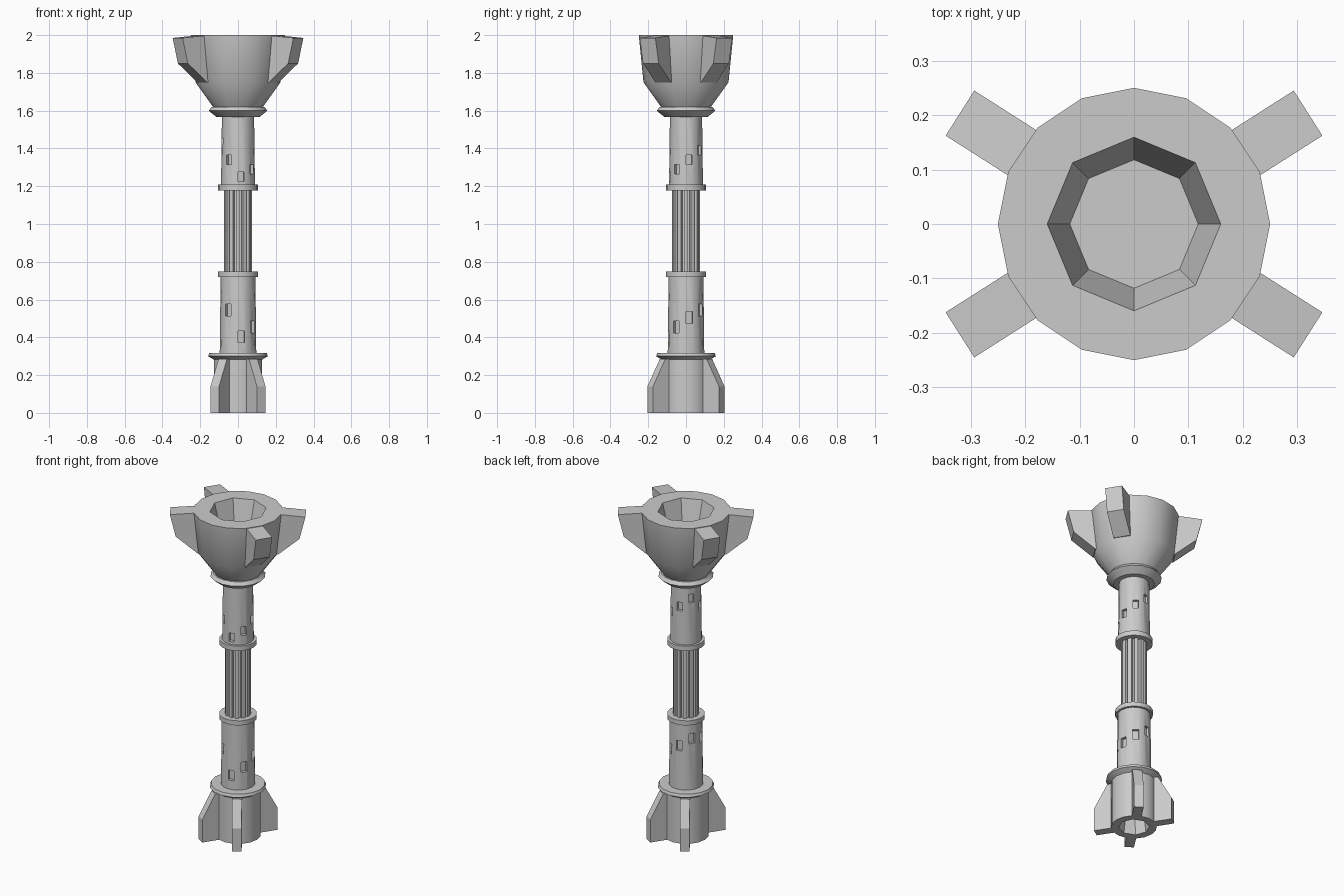
import bpy, bmesh, math
from mathutils import Matrix, Vector

cube = bpy.data.objects.get("Cube")
if cube:
    bpy.data.objects.remove(cube, do_unlink=True)

stone = bpy.data.materials.new("stone grey")
stone.use_nodes = True
GREY = (0.6, 0.6, 0.6, 1)
stone.diffuse_color = GREY
stone.node_tree.nodes["Principled BSDF"].inputs["Base Color"].default_value = GREY


def finish(name, bm, smooth=True):
    """Turn a bmesh into a named, shaded object."""
    bmesh.ops.recalc_face_normals(bm, faces=bm.faces)
    mesh = bpy.data.meshes.new(name)
    bm.to_mesh(mesh)
    bm.free()
    mesh.materials.append(stone)
    obj = bpy.data.objects.new(name, mesh)
    bpy.context.collection.objects.link(obj)
    shade(obj, smooth)
    return obj


def shade(obj, smooth=True):
    bpy.ops.object.select_all(action='DESELECT')
    obj.select_set(True)
    bpy.context.view_layer.objects.active = obj
    if smooth:
        bpy.ops.object.shade_smooth_by_angle(angle=math.radians(30))


def lathe(name, profile, sides=16, smooth=True):
    """Closed solid from (radius, height) points, listed bottom to top."""
    bm = bmesh.new()
    rings = [[bm.verts.new((r * math.cos(math.tau * i / sides),
                            r * math.sin(math.tau * i / sides), z))
              for i in range(sides)] for r, z in profile]
    for low, high in zip(rings, rings[1:]):
        for i in range(sides):
            j = (i + 1) % sides
            bm.faces.new((low[i], low[j], high[j], high[i]))
    bm.faces.new(rings[0])
    bm.faces.new(rings[-1])
    return finish(name, bm, smooth)


def add_slab(bm, profile, width, angle):
    """Extrude a (radius, height) outline sideways and turn it to an angle."""
    turn = Matrix.Rotation(angle, 3, 'Z')
    sides = [[bm.verts.new(turn @ Vector((r, s * width / 2, z))) for r, z in profile]
             for s in (-1, 1)]
    for side in sides:
        bm.faces.new(side)
    n = len(profile)
    for i in range(n):
        j = (i + 1) % n
        bm.faces.new((sides[0][i], sides[0][j], sides[1][j], sides[1][i]))


def fins(name, profile, width, degrees):
    """Four fins, mirrored over both upright planes."""
    bm = bmesh.new()
    for a in (degrees, 180 - degrees, 180 + degrees, -degrees):
        add_slab(bm, profile, width, math.radians(a))
    return finish(name, bm, False)


def carve(target, cutter):
    """Subtract the cutter, then discard it."""
    cutter.hide_render = True
    mod = target.modifiers.new("carve", 'BOOLEAN')
    mod.operation = 'DIFFERENCE'
    mod.solver = 'EXACT'
    mod.object = cutter
    shade(target, False)
    bpy.ops.object.modifier_apply(modifier=mod.name)
    bpy.data.objects.remove(cutter, do_unlink=True)
    shade(target)


def windows(target, radius, heights, width, height):
    """Recessed windows climbing around a shaft, one every 45 degrees."""
    bm = bmesh.new()
    for i, z in enumerate(heights):
        r0, r1, h = radius - 0.02, radius + 0.03, height / 2
        add_slab(bm, [(r0, z - h), (r1, z - h), (r1, z + h), (r0, z + h)],
                 width, math.radians(-79 + 45 * i))
    carve(target, finish("window_cutter", bm, False))


# Base with hollow underside and four buttresses
base = lathe("base", [(0.128, 0), (0.128, 0.29)])
carve(base, lathe("base_cutter", [(0.088, -0.01), (0.07, 0.12)], 8, False))
fins("base_buttresses", [(0.11, 0), (0.226, 0), (0.226, 0.14), (0.148, 0.285), (0.11, 0.285)],
     0.054, 57)
lathe("base_collar", [(0.125, 0.28), (0.158, 0.3), (0.152, 0.317)])

# Lower shaft
lower = lathe("lower_shaft", [(0.097, 0.3), (0.092, 0.73)])
windows(lower, 0.095, [0.403, 0.455, 0.505, 0.545, 0.585, 0.63, 0.615, 0.545], 0.035, 0.062)
lathe("lower_ring", [(0.106, 0.72), (0.106, 0.748)])

# Fluted middle: a core with ribs around it
lathe("fluted_core", [(0.06, 0.74), (0.06, 1.19)])
ribs = bmesh.new()
for i in range(12):
    add_slab(ribs, [(0.045, 0.74), (0.073, 0.74), (0.073, 1.19), (0.045, 1.19)],
             0.022, math.tau * i / 12)
finish("flute_ribs", ribs, False)

# Upper shaft
lathe("upper_ring", [(0.105, 1.178), (0.105, 1.208)])
upper = lathe("upper_shaft", [(0.09, 1.19), (0.085, 1.59)])
windows(upper, 0.088, [1.25, 1.29, 1.34, 1.39, 1.44, 1.49, 1.43, 1.34], 0.032, 0.052)
lathe("head_collar", [(0.115, 1.567), (0.155, 1.6), (0.14, 1.62)])

# Flared head with tapered bowl and four prongs
head = lathe("head", [(0.125, 1.61), (0.225, 1.75), (0.25, 2.0)])
carve(head, lathe("bowl_cutter", [(0.118, 1.84), (0.162, 2.01)], 8, False))
fins("head_prongs", [(0.19, 1.75), (0.225, 1.75), (0.346, 1.85), (0.379, 1.985),
                     (0.22, 1.999), (0.19, 1.999)], 0.098, 32.5)
